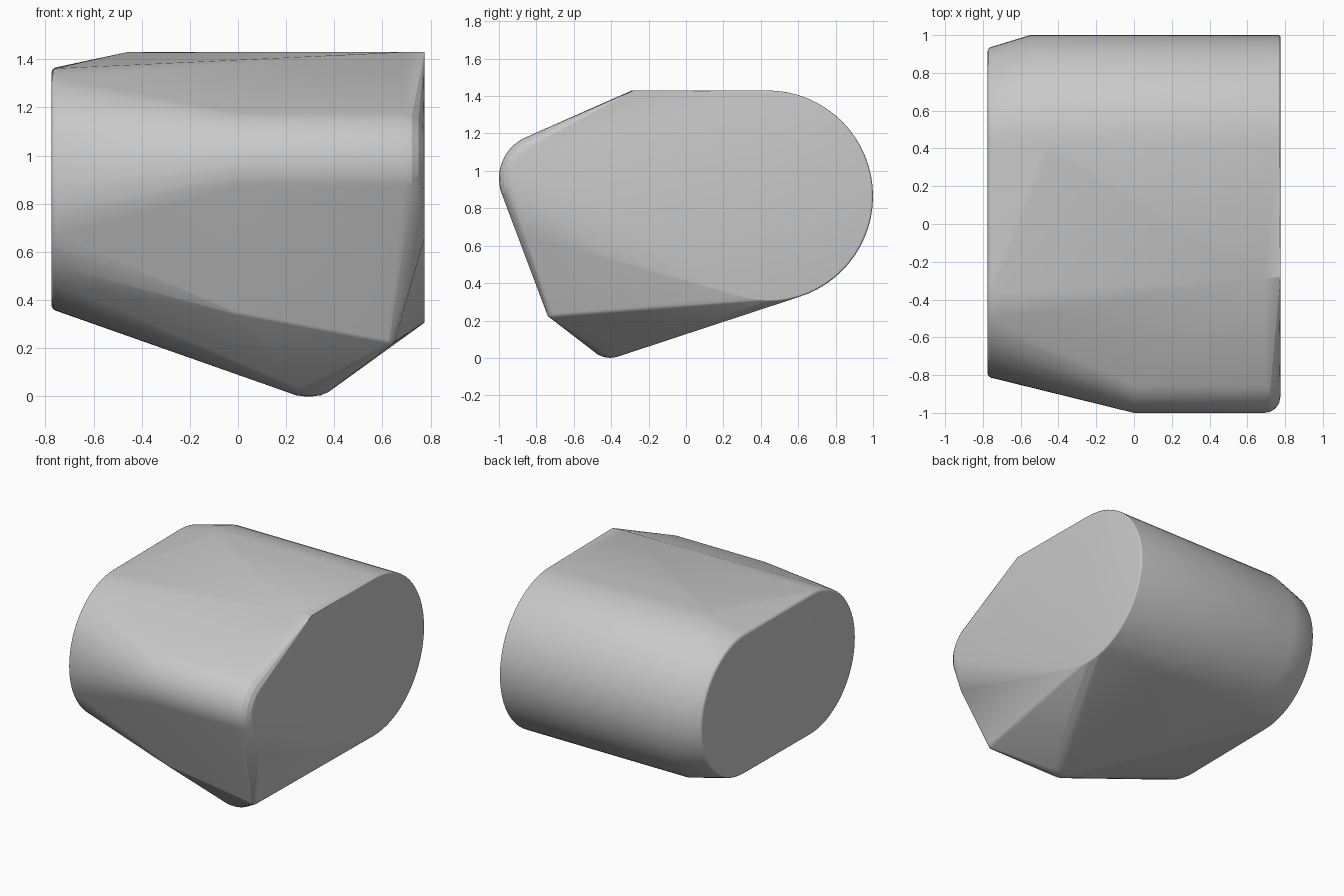
import bpy
import bmesh
from math import sin, cos, tau, pi, radians
from mathutils import Vector

default = bpy.data.objects.get("Cube")
if default:
    bpy.data.objects.remove(default, do_unlink=True)

END = 0.775
points = []


def ring(x, y, z, r, lean=0.0, steps=64):
    """Circle across the x axis; lean shifts its rearmost side along x."""
    for i in range(steps):
        a = tau * i / steps
        points.append(Vector((x + lean * cos(a), y + r * cos(a), z + r * sin(a))))


def rounded_end(side, y, z, r, edge, steps=4):
    """Rings that round off the rim where a cylinder meets an end face."""
    for i in range(steps + 1):
        t = pi / 2 * i / steps
        ring(side * (END - edge + edge * sin(t)), y, z, r - edge * (1 - cos(t)))


def ball(x, y, z, r, rows=12, steps=24):
    for i in range(rows + 1):
        t = pi * i / rows
        ring(x - r * cos(t), y, z, r * sin(t), steps=steps)


# Large rear barrel
ring(-0.46, 0.435, 0.865, 0.565, lean=-0.09)
rounded_end(1, 0.435, 0.865, 0.565, 0.012)
# Smaller oval end face
rounded_end(-1, 0.435, 0.865, 0.503, 0.025)
rounded_end(-1, -0.31, 0.86, 0.505, 0.025)
# Front nose roll
ring(0, -0.76, 0.96, 0.24)
rounded_end(1, -0.76, 0.96, 0.24, 0.085)
# Top shoulder and lower front of the wide end face
points.append(Vector((END, -0.28, 1.43)))
points.append(Vector((END - 0.09, -0.29, 1.43)))
points.append(Vector((END, -0.86, 0.66)))
# Chin ridge from the middle to the corner
ball(0, -0.752, 0.362, 0.035)
ball(0.62, -0.71, 0.245, 0.035)
# Lowest bulge
for x in (0.275, 0.31):
    ball(x, -0.406, 0.13, 0.13)

# Wrap everything in one convex shell
bm = bmesh.new()
for p in points:
    bm.verts.new(p)
bmesh.ops.remove_doubles(bm, verts=bm.verts, dist=0.0005)
hull = bmesh.ops.convex_hull(bm, input=bm.verts)
unused = {g for g in hull["geom_interior"] + hull["geom_unused"]
          if isinstance(g, bmesh.types.BMVert)}
bmesh.ops.delete(bm, geom=list(unused), context="VERTS")
bmesh.ops.dissolve_limit(bm, angle_limit=radians(0.3), verts=bm.verts, edges=bm.edges)
bmesh.ops.recalc_face_normals(bm, faces=bm.faces)

mesh = bpy.data.meshes.new("hull_body")
bm.to_mesh(mesh)
bm.free()
body = bpy.data.objects.new("hull_body", mesh)
bpy.context.collection.objects.link(body)

# Plain grey finish
grey = bpy.data.materials.new("plain_grey")
grey.use_nodes = True
colour = (0.58, 0.58, 0.58, 1)
grey.diffuse_color = colour
grey.node_tree.nodes["Principled BSDF"].inputs["Base Color"].default_value = colour
mesh.materials.append(grey)

bpy.ops.object.select_all(action="DESELECT")
body.select_set(True)
bpy.context.view_layer.objects.active = body
bpy.ops.object.shade_smooth_by_angle(angle=radians(20))
